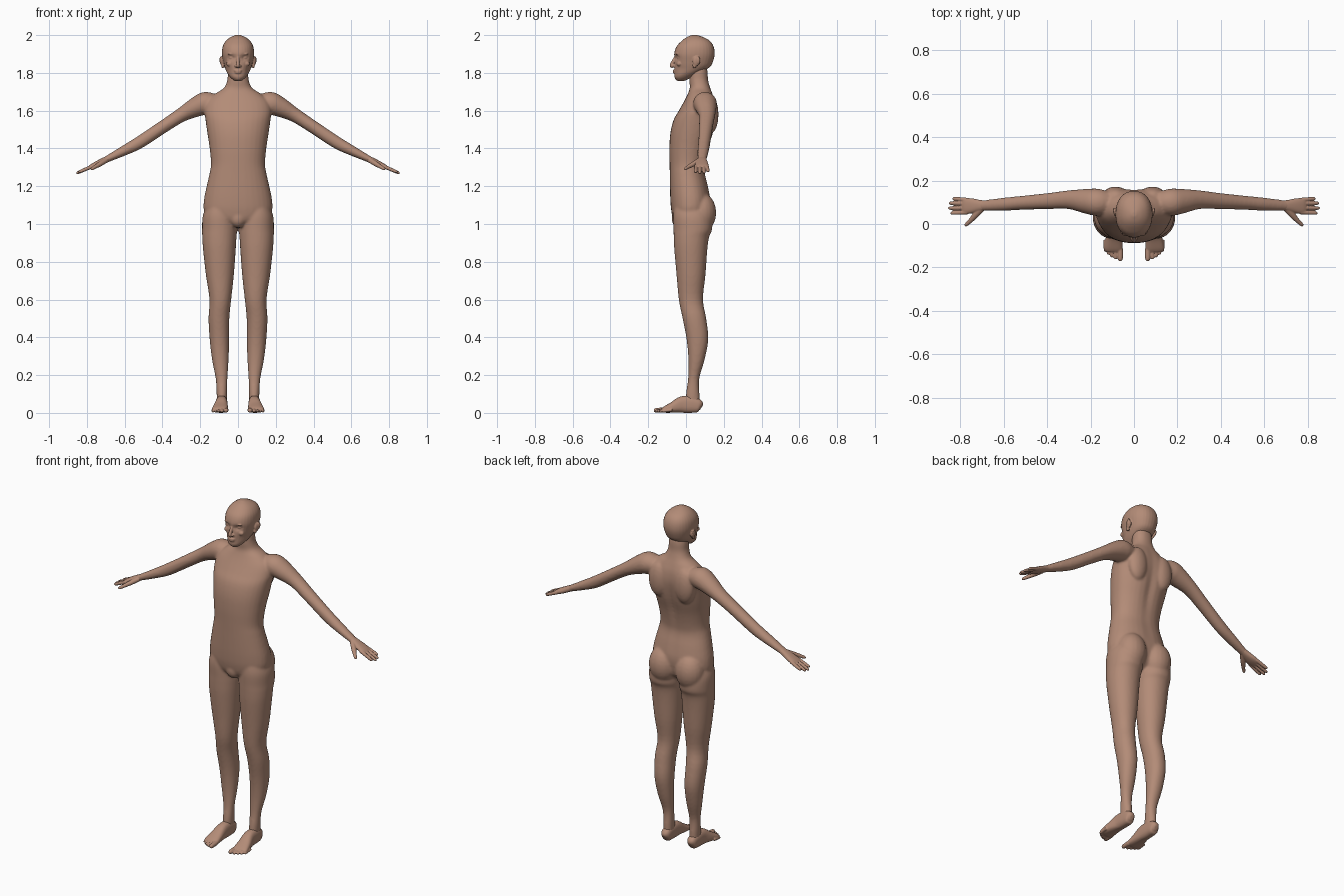
import bpy
import bmesh
from math import cos, sin, pi, exp
from mathutils import Vector, Matrix

cube = bpy.data.objects.get("Cube")
if cube:
    bpy.data.objects.remove(cube, do_unlink=True)

skin = bpy.data.materials.new("warm_skin")
skin.use_nodes = True
skin.diffuse_color = (0.45, 0.26, 0.185, 1)
skin.node_tree.nodes["Principled BSDF"].inputs["Base Color"].default_value = skin.diffuse_color
skin.node_tree.nodes["Principled BSDF"].inputs["Roughness"].default_value = 0.7

X, Y = Vector((1, 0, 0)), Vector((0, 1, 0))
SIDES, STEPS = 32, 4


def spline(rows):
    """Catmull-Rom interpolation of a list of equal-length rows."""
    out = []
    for i in range(len(rows) - 1):
        a, b, c, d = (rows[max(0, min(len(rows) - 1, i + k))] for k in (-1, 0, 1, 2))
        for s in range(STEPS):
            t = s / STEPS
            out.append([q + 0.5 * t * (r - p + t * (2*p - 5*q + 4*r - w + t * (3*(q - r) + w - p)))
                        for p, q, r, w in zip(a, b, c, d)])
    return out + [list(rows[-1])]


def loft(bm, rings, both, power):
    """Skin (centre, u, v) rings into a closed tube, optionally on both sides."""
    def bend(c):
        return (1 if c > 0 else -1) * abs(c) ** (2 / power)
    for side in ((1, -1) if both else (1,)):
        loops = []
        for o, u, v in rings:
            loop = []
            for k in range(SIDES):
                a = 2 * pi * k / SIDES
                p = o + u * bend(cos(a)) + v * bend(sin(a))
                loop.append(bm.verts.new((side * p.x, p.y, p.z)))
            loops.append(loop)
        for a, b in zip(loops, loops[1:]):
            for k in range(SIDES):
                n = (k + 1) % SIDES
                bm.faces.new((a[k], a[n], b[n], b[k]))
        bm.faces.new(loops[0])
        bm.faces.new(loops[-1])


def stack(bm, rows, both=False, power=2.2):
    """Horizontal rings given as z, x range, y range."""
    rings = [(Vector(((l + r) / 2, (f + b) / 2, z)), X * (r - l) / 2, Y * (b - f) / 2)
             for z, l, r, f, b in spline(rows)]
    loft(bm, rings, both, power)


def limb(bm, rows, both=False, across=Y, power=2):
    """Tube along points given as x, y, z, half width, half thickness."""
    rows = spline(rows)
    pts = [Vector(r[:3]) for r in rows]
    rings = []
    for i, r in enumerate(rows):
        t = (pts[min(i + 1, len(pts) - 1)] - pts[max(i - 1, 0)]).normalized()
        u = (across - t * across.dot(t)).normalized()
        rings.append((pts[i], u * r[3], t.cross(u) * r[4]))
    loft(bm, rings, both, power)


def blob(bm, centre, radii, both=True):
    for side in ((1, -1) if both else (1,)):
        m = Matrix.Translation((side * centre[0], centre[1], centre[2])) @ Matrix.Diagonal((*radii, 1))
        bmesh.ops.create_uvsphere(bm, u_segments=20, v_segments=14, radius=1, matrix=m)


def digit(bm, base, tip, r, across):
    """Finger or toe: a slightly tapered tube with a rounded end."""
    a, b = Vector(base), Vector(tip)
    rows = [(*a.lerp(b, t), r * k, r * k)
            for t, k in ((0, 1), (0.4, 1), (0.75, 0.92), (0.93, 0.75), (1, 0.3))]
    limb(bm, rows, across=across)


def dent(bm, centre, radii, push):
    """Push vertices around a point with a soft falloff."""
    for v in bm.verts:
        d = sum(((v.co[i] - centre[i]) / radii[i]) ** 2 for i in range(3))
        v.co.y += push * exp(-d)


def finish(name, bm, voxel, smooth, mirror=False):
    """Fuse overlapping shells into one smooth skin."""
    bmesh.ops.recalc_face_normals(bm, faces=bm.faces[:])
    mesh = bpy.data.meshes.new(name)
    bm.to_mesh(mesh)
    bm.free()
    mesh.materials.append(skin)
    ob = bpy.data.objects.new(name, mesh)
    bpy.context.collection.objects.link(ob)
    fuse = ob.modifiers.new("fuse", 'REMESH')
    fuse.mode = 'VOXEL'
    fuse.voxel_size = voxel
    fuse.use_smooth_shade = True
    soft = ob.modifiers.new("soften", 'SMOOTH')
    soft.factor, soft.iterations = 0.5, smooth
    if mirror:
        ob.modifiers.new("mirror", 'MIRROR').use_mirror_merge = False


# Torso and neck: height, half width, front, back
body = bmesh.new()
torso = [(.985, .08, -.03, .07), (1.02, .15, -.065, .11), (1.07, .18, -.078, .125),
         (1.13, .18, -.083, .13), (1.2, .166, -.085, .118), (1.27, .15, -.086, .102),
         (1.32, .143, -.087, .105), (1.4, .15, -.088, .122), (1.48, .162, -.083, .147),
         (1.55, .172, -.066, .16), (1.6, .178, -.038, .163), (1.65, .165, -.01, .156),
         (1.69, .12, .01, .142), (1.72, .075, .02, .13), (1.76, .057, .018, .118),
         (1.8, .054, .02, .115), (1.83, .05, .025, .11)]
stack(body, [(z, -w, w, f, b) for z, w, f, b in torso])
dent(body, (0, .15, 1.42), (.03, .05, .22), -.014)
blob(body, (.085, .132, 1.58), (.06, .04, .1))

# Hips
blob(body, (.086, .082, 1.06), (.084, .078, .105))
blob(body, (0, -.035, 1.03), (.045, .042, .05), both=False)

# Legs
stack(body, [(1.1, .03, .165, -.06, .11), (1.04, .01, .187, -.068, .135),
             (.97, .005, .19, -.066, .138), (.93, .008, .189, -.065, .122),
             (.865, .012, .185, -.062, .113), (.73, .022, .17, -.05, .103),
             (.6, .036, .151, -.038, .09), (.5, .046, .156, -.018, .107),
             (.39, .047, .15, .003, .118), (.28, .05, .137, .013, .098),
             (.18, .056, .118, .011, .07), (.1, .058, .113, 0, .071),
             (.03, .06, .11, 0, .073)], both=True, power=2.1)

# Arms
limb(body, [(.1, .1, 1.635, .045, .04), (.165, .1, 1.64, .062, .06),
            (.22, .105, 1.62, .057, .053), (.3, .112, 1.577, .043, .038),
            (.39, .106, 1.519, .037, .034), (.52, .097, 1.433, .032, .033),
            (.6, .091, 1.39, .03, .027), (.68, .086, 1.35, .025, .019),
            (.72, .085, 1.33, .023, .016)], both=True)
finish("body", body, .007, 6)

# Hands with fingers and thumb
hand = bmesh.new()
limb(hand, [(.685, .086, 1.347, .022, .016), (.71, .085, 1.335, .026, .017),
            (.745, .084, 1.318, .034, .016), (.775, .083, 1.305, .036, .012),
            (.79, .083, 1.298, .03, .008)], power=2.3)
for base_y, tip_x, tip_y in ((.054, .845, .05), (.074, .856, .073),
                             (.094, .852, .096), (.111, .835, .117)):
    digit(hand, (.765, base_y, 1.308), (tip_x, tip_y, 1.268 + (.856 - tip_x) / 2), .0095, Y)
limb(hand, [(.7, .072, 1.337, .015, .014), (.73, .04, 1.318, .014, .013),
            (.755, .013, 1.303, .01, .01), (.773, -.004, 1.292, .008, .008),
            (.778, -.009, 1.289, .003, .003)], across=Vector((1, 1, 0)))
finish("hands", hand, .003, 3, mirror=True)

# Feet with toes
foot = bmesh.new()
limb(foot, [(.085, .083, .03, .01, .014), (.085, .07, .036, .026, .034),
            (.086, .03, .044, .03, .044), (.087, -.02, .044, .032, .044),
            (.092, -.07, .029, .039, .029), (.095, -.11, .018, .043, .018),
            (.096, -.126, .014, .038, .011)], across=X, power=2.5)
for x, tip, r in ((.063, -.171, .013), (.085, -.163, .0095), (.102, -.154, .009),
                  (.118, -.142, .0085), (.132, -.128, .0085)):
    digit(foot, (x, tip + .055, .016), (x, tip, r), r, X)
finish("feet", foot, .0035, 3, mirror=True)

# Head: height, half width, front, back
head = bmesh.new()
skull = [(1.757, .018, -.045, -.01), (1.775, .04, -.06, .03), (1.8, .058, -.061, .075),
         (1.83, .07, -.062, .125), (1.86, .078, -.061, .143), (1.9, .085, -.063, .152),
         (1.94, .081, -.05, .146), (1.97, .064, -.022, .126), (1.99, .038, .006, .09),
         (2.001, .01, .035, .055)]
stack(head, [(z, -w, w, f, b) for z, w, f, b in skull])
for s in (1, -1):
    dent(head, (s * .034, -.055, 1.88), (.019, .05, .014), .016)
    dent(head, (s * .06, -.03, 1.815), (.02, .05, .025), .008)

# Eyes, brows and cheeks
blob(head, (.034, -.034, 1.88), (.015, .013, .01))
blob(head, (.034, -.046, 1.9), (.022, .01, .005))
blob(head, (.043, -.036, 1.848), (.02, .014, .014))

# Nose
limb(head, [(0, -.05, 1.89, .007, .008), (0, -.062, 1.87, .008, .009),
            (0, -.074, 1.848, .009, .01), (0, -.078, 1.838, .009, .009),
            (0, -.07, 1.83, .007, .007)], across=X)
blob(head, (.01, -.064, 1.836), (.008, .011, .007))

# Lips and chin
for z, w in ((1.812, .022), (1.802, .019)):
    blob(head, (0, -.059, z), (w, .011, .0055), both=False)
blob(head, (0, -.045, 1.774), (.02, .014, .014), both=False)

# Ears
blob(head, (.085, .055, 1.862), (.009, .02, .026))
blob(head, (.081, .045, 1.838), (.008, .01, .014))
blob(head, (.092, .064, 1.868), (.006, .012, .02))
finish("head", head, .0035, 4)
